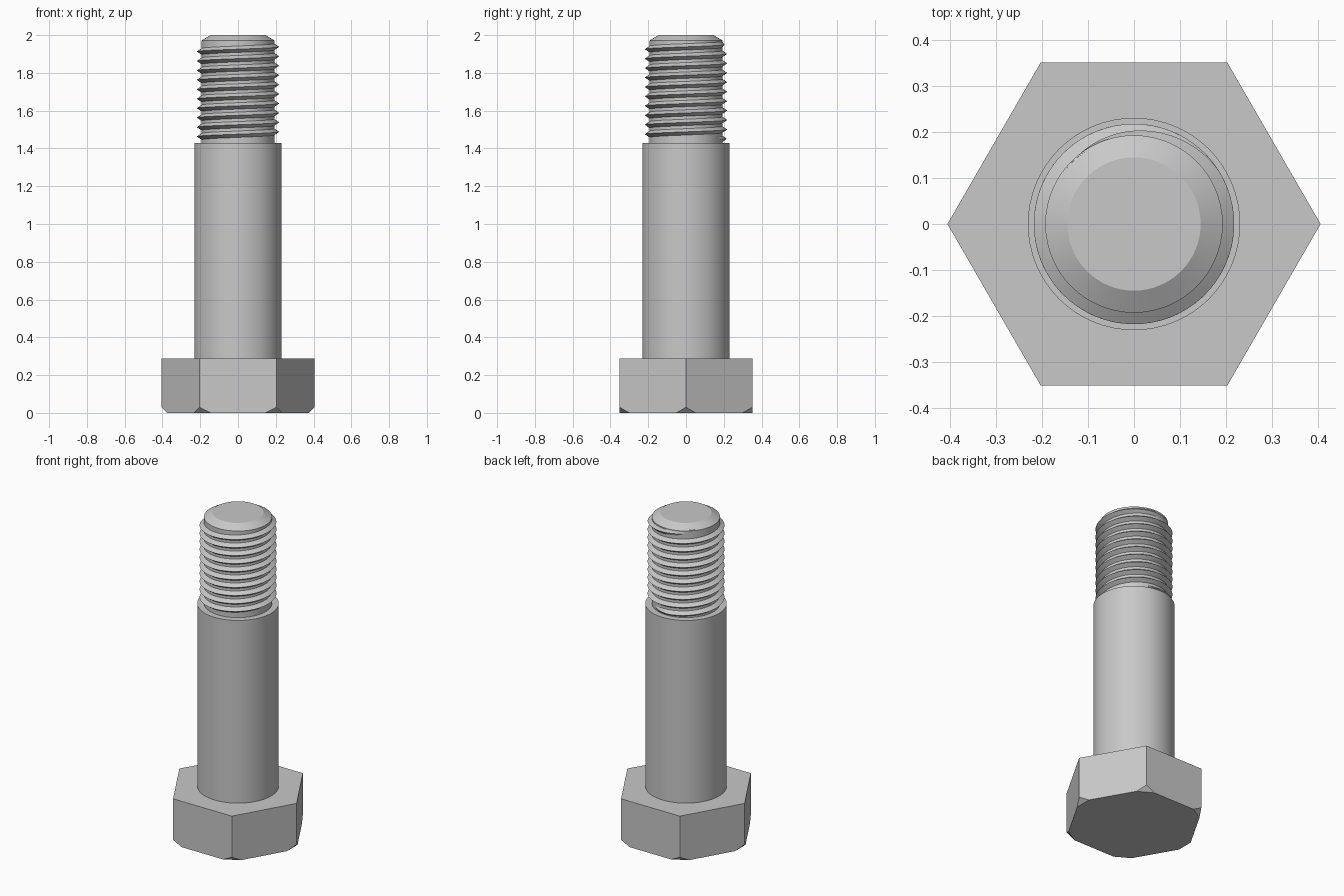
import bpy, bmesh
from math import pi, sin, cos, radians
from mathutils import Vector

cube = bpy.data.objects.get("Cube")
if cube:
    bpy.data.objects.remove(cube, do_unlink=True)

# Single steel colour
steel = bpy.data.materials.new("steel_grey")
steel.use_nodes = True
colour = (0.58, 0.58, 0.58, 1)
steel.diffuse_color = colour
steel.node_tree.nodes["Principled BSDF"].inputs["Base Color"].default_value = colour

SEGMENTS = 64
CORE, CREST, PITCH = 0.193, 0.218, 0.05


def finish(name, bm, smooth_angle=None):
    """Turn a bmesh into a named, coloured object."""
    bmesh.ops.recalc_face_normals(bm, faces=bm.faces)
    mesh = bpy.data.meshes.new(name)
    bm.to_mesh(mesh)
    bm.free()
    mesh.materials.append(steel)
    obj = bpy.data.objects.new(name, mesh)
    bpy.context.collection.objects.link(obj)
    if smooth_angle:
        bpy.ops.object.select_all(action='DESELECT')
        obj.select_set(True)
        bpy.context.view_layer.objects.active = obj
        bpy.ops.object.shade_smooth_by_angle(angle=radians(smooth_angle))
    return obj


# Hexagonal head, with its six lower corners cut off at 45 degrees
HEAD_R, HEAD_H, CUT = 0.406, 0.287, 0.03
bm = bmesh.new()
ring = [bm.verts.new((HEAD_R * cos(i * pi / 3), HEAD_R * sin(i * pi / 3), 0)) for i in range(6)]
base = bm.faces.new(ring)
raised = bmesh.ops.extrude_face_region(bm, geom=[base], use_keep_orig=True)["geom"]
bmesh.ops.translate(bm, vec=(0, 0, HEAD_H),
                    verts=[g for g in raised if isinstance(g, bmesh.types.BMVert)])
for i in range(6):
    out = Vector((cos(i * pi / 3), sin(i * pi / 3), 0))
    cut = bmesh.ops.bisect_plane(bm, geom=bm.verts[:] + bm.edges[:] + bm.faces[:],
                                 plane_co=out * (HEAD_R - CUT),
                                 plane_no=out - Vector((0, 0, 1)), clear_outer=True)
    edges = [g for g in cut["geom_cut"] if isinstance(g, bmesh.types.BMEdge)]
    bmesh.ops.holes_fill(bm, edges=edges, sides=0)
finish("hex_head", bm)

# Plain shank, thread core and chamfered tip, turned from one profile
profile = [(0.231, HEAD_H), (0.231, 1.43), (CORE, 1.43), (CORE, 1.972), (0.145, 2), (0, 2)]
bm = bmesh.new()
points = [bm.verts.new((r, 0, z)) for r, z in profile]
outline = [bm.edges.new(pair) for pair in zip(points, points[1:])]
bmesh.ops.spin(bm, geom=points + outline, cent=(0, 0, 0), axis=(0, 0, 1),
               angle=2 * pi, steps=SEGMENTS, use_merge=False)
bmesh.ops.remove_doubles(bm, verts=bm.verts, dist=0.0001)
finish("shank_and_tip", bm, 25)

# Right-handed helical thread ridge, fading out at both ends
START, END = -9.85, 0.39
INNER, HALF_WIDTH, CREST_Z = CORE - 0.003, 0.019, 1.938
steps = int((END - START) * SEGMENTS)
bm = bmesh.new()
last = None
for i in range(steps + 1):
    turn = START + (END - START) * i / steps
    fade = max(0, min(1, (turn - START) / 0.12, (END - turn) / 0.3))
    crest = INNER + (CREST - INNER) * fade
    a, z = turn * 2 * pi, CREST_Z + turn * PITCH
    section = [bm.verts.new((r * cos(a), r * sin(a), z + dz))
               for r, dz in ((INNER, -HALF_WIDTH), (crest, 0), (INNER, HALF_WIDTH))]
    if last:
        for k in range(2):
            bm.faces.new((last[k], section[k], section[k + 1], last[k + 1]))
    last = section
thread = finish("screw_thread", bm, 25)
